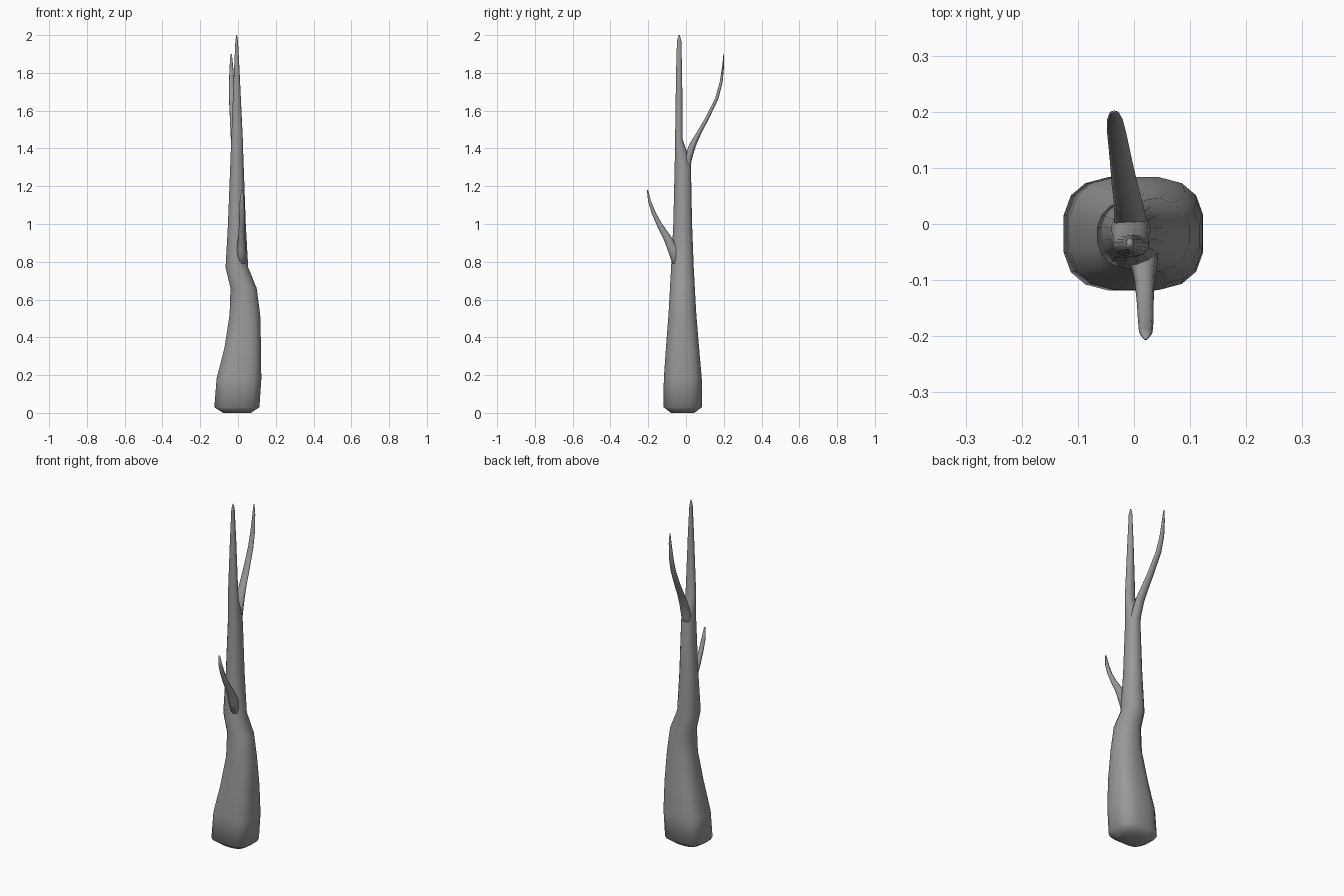
import bpy, bmesh, math
from mathutils import Vector

cube = bpy.data.objects.get("Cube")
if cube:
    bpy.data.objects.remove(cube)

bark = bpy.data.materials.new("grey_bark")
bark.use_nodes = True
bark.diffuse_color = (0.32, 0.32, 0.32, 1)
bark.node_tree.nodes["Principled BSDF"].inputs["Base Color"].default_value = (0.32, 0.32, 0.32, 1)


def superellipse(a, n):
    """Unit outline point: round at n = 2, boxier above."""
    c, s = math.cos(a), math.sin(a)
    return (math.copysign(abs(c) ** (2 / n), c), math.copysign(abs(s) ** (2 / n), s))


def loft(name, rings):
    """Skin a list of equal rings of points and cap both ends."""
    bm = bmesh.new()
    loops = [[bm.verts.new(p) for p in ring] for ring in rings]
    count = len(loops[0])
    for low, high in zip(loops, loops[1:]):
        for i in range(count):
            j = (i + 1) % count
            bm.faces.new((low[i], low[j], high[j], high[i]))
    bm.faces.new(loops[0][::-1])
    bm.faces.new(loops[-1])
    bmesh.ops.recalc_face_normals(bm, faces=bm.faces)
    mesh = bpy.data.meshes.new(name)
    bm.to_mesh(mesh)
    bm.free()
    mesh.materials.append(bark)
    mesh.shade_smooth()
    obj = bpy.data.objects.new(name, mesh)
    bpy.context.collection.objects.link(obj)
    return obj


def branch(name, path, sides=10):
    """Sweep along (x, y, z, half width in x, half thickness)."""
    centres = [Vector(p[:3]) for p in path]
    across = Vector((1, 0, 0))
    rings = []
    for i, (c, p) in enumerate(zip(centres, path)):
        tangent = centres[min(i + 1, len(path) - 1)] - centres[max(i - 1, 0)]
        up = tangent.cross(across).normalized()
        angles = [2 * math.pi * k / sides for k in range(sides)]
        rings.append([c + across * p[3] * math.cos(a) + up * p[4] * math.sin(a) for a in angles])
    return loft(name, rings)


# Trunk: height, left and right limits, front and back limits
trunk_profile = [
    (0.00, -0.080, 0.070, -0.080, 0.045),
    (0.03, -0.127, 0.115, -0.120, 0.085),
    (0.18, -0.115, 0.125, -0.119, 0.085),
    (0.35, -0.072, 0.123, -0.107, 0.070),
    (0.52, -0.046, 0.119, -0.094, 0.056),
    (0.66, -0.041, 0.100, -0.086, 0.048),
    (0.77, -0.067, 0.055, -0.080, 0.042),
    (1.00, -0.054, 0.042, -0.068, 0.033),
    (1.30, -0.042, 0.031, -0.061, 0.027),
    (1.38, -0.039, 0.028, -0.059, 0.006),
    (1.45, -0.036, 0.026, -0.058, -0.018),
    (1.80, -0.022, 0.009, -0.053, -0.020),
    (1.97, -0.014, 0.000, -0.048, -0.025),
    (2.00, -0.009, -0.005, -0.039, -0.033),
]
SIDES = 16
trunk_rings = []
for z, x0, x1, y0, y1 in trunk_profile:
    n = 2.9 if z < 0.5 else 2.2
    ring = []
    for k in range(SIDES):
        u, v = superellipse(2 * math.pi * (k + 0.5) / SIDES, n)
        ring.append(((x0 + x1 + u * (x1 - x0)) / 2, (y0 + y1 + v * (y1 - y0)) / 2, z))
    trunk_rings.append(ring)
loft("trunk", trunk_rings)

# Short lower branch at the front
branch("front_branch", [
    (0.016, -0.035, 0.76, 0.026, 0.028),
    (0.018, -0.066, 0.86, 0.025, 0.030),
    (0.019, -0.101, 0.93, 0.018, 0.021),
    (0.020, -0.140, 0.995, 0.015, 0.015),
    (0.021, -0.172, 1.06, 0.014, 0.011),
    (0.021, -0.193, 1.12, 0.012, 0.008),
    (0.021, -0.204, 1.18, 0.004, 0.003),
])

# Long upper branch at the back
branch("back_branch", [
    (-0.006, -0.006, 1.25, 0.029, 0.025),
    (-0.007, 0.008, 1.34, 0.029, 0.023),
    (-0.010, 0.036, 1.42, 0.026, 0.018),
    (-0.017, 0.073, 1.49, 0.023, 0.012),
    (-0.023, 0.112, 1.56, 0.020, 0.010),
    (-0.031, 0.163, 1.665, 0.017, 0.009),
    (-0.034, 0.186, 1.75, 0.014, 0.008),
    (-0.035, 0.197, 1.84, 0.009, 0.005),
    (-0.036, 0.200, 1.90, 0.003, 0.002),
])
